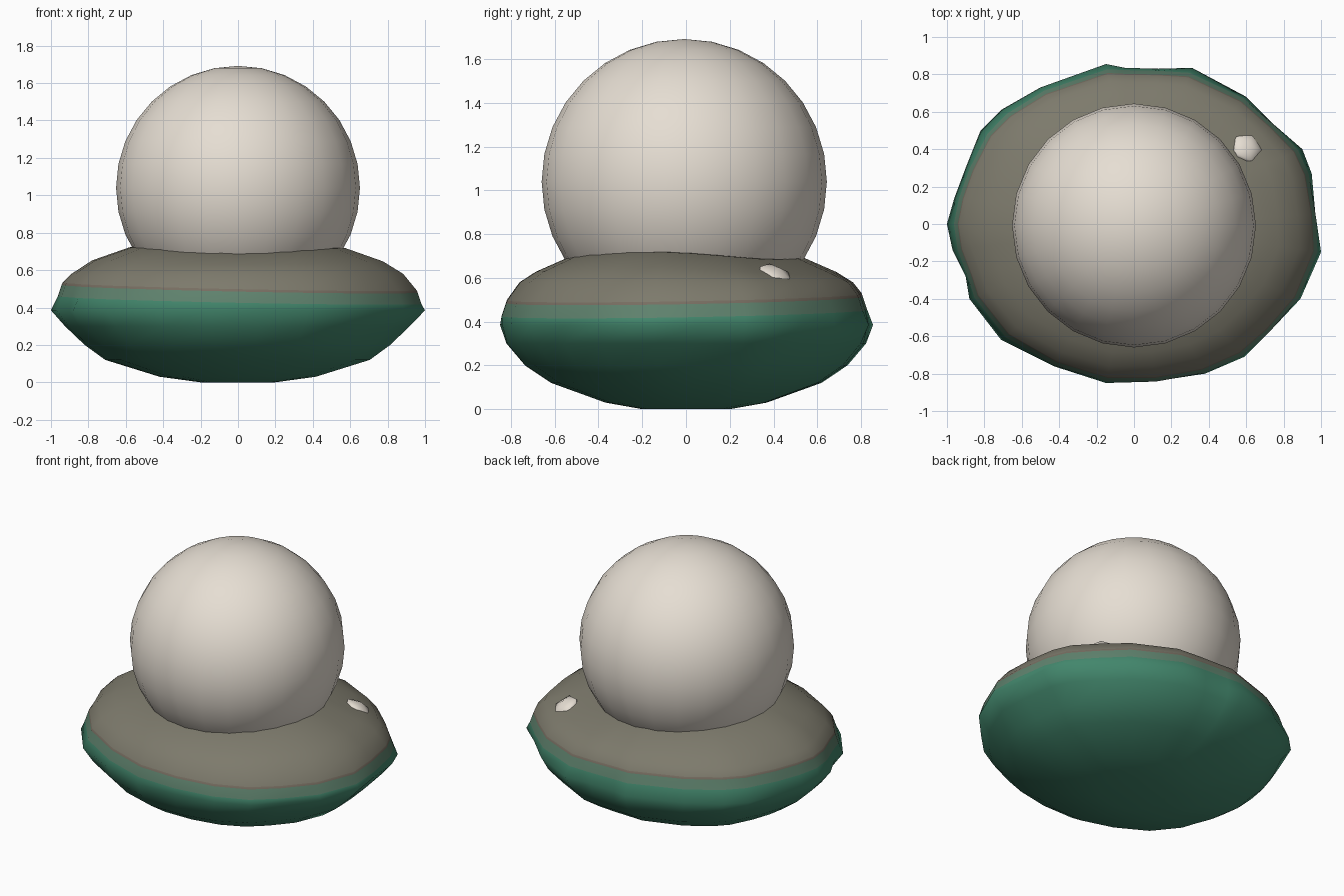
import bpy, bmesh, math
from mathutils import Vector

cube = bpy.data.objects.get("Cube")
if cube:
    bpy.data.objects.remove(cube, do_unlink=True)


def material(name, rgb):
    m = bpy.data.materials.new(name)
    m.use_nodes = True
    m.diffuse_color = (*rgb, 1)
    m.node_tree.nodes["Principled BSDF"].inputs["Base Color"].default_value = (*rgb, 1)
    return m


ivory = material("warm ivory", (0.79, 0.73, 0.65))
stone = material("stone grey", (0.205, 0.195, 0.15))
taupe = material("taupe", (0.185, 0.155, 0.12))
sage = material("sage green", (0.115, 0.225, 0.155))
green = material("deep green", (0.055, 0.24, 0.15))


def smooth(ob):
    for p in ob.data.polygons:
        p.use_smooth = True


# Uneven rim outline of the cushion, seen from above
OUTLINE = [(0.97, 0.05), (0.95, 0.27), (0.9, 0.4), (0.75, 0.53), (0.6, 0.68), (0.31, 0.835),
           (0.13, 0.83), (-0.05, 0.835), (-0.15, 0.855), (-0.5, 0.73), (-0.71, 0.61),
           (-0.82, 0.5), (-0.9, 0.3), (-0.96, 0.14), (-1, 0), (-0.97, -0.14), (-0.9, -0.28),
           (-0.88, -0.4), (-0.71, -0.62), (-0.43, -0.76), (-0.15, -0.85), (0.12, -0.84),
           (0.38, -0.8), (0.59, -0.71), (0.73, -0.57), (0.89, -0.4), (1, -0.15)]
# Side profile: half width, half depth, height
PROFILE = [(0.2, 0.2, 0), (0.42, 0.37, 0.03), (0.71, 0.62, 0.12), (0.82, 0.74, 0.2),
           (0.925, 0.825, 0.3), (1, 0.85, 0.385), (0.975, 0.84, 0.44), (0.955, 0.82, 0.5),
           (0.95, 0.815, 0.513), (0.89, 0.765, 0.58), (0.78, 0.69, 0.64),
           (0.58, 0.53, 0.71), (0.3, 0.28, 0.73)]
RIM, CREST = 5, 10
BAND_MATERIAL = {6: 1, 7: 2}   # sage strip, then a thin taupe strip

# Cushion base: the outline swept through the profile
bm = bmesh.new()
rings = []
for row, (rx, ry, z) in enumerate(PROFILE):
    ring = []
    for px, py in OUTLINE:
        u = Vector((px, py / 0.85))
        a = math.atan2(u.y, u.x)
        u = u if row == RIM else u.normalized().lerp(u, 0.5)
        dz = shrink = 0
        if RIM < row < CREST - 1:      # colour borders climb at the back right
            dz = 0.025 * math.cos(a - 2.5)
            shrink = 0.6 * dz
        elif row >= CREST:             # crest is higher at the sides, dips by the pebble
            dz = 0.012 * math.cos(2 * a) - 0.025 * max(0, math.cos(a - 0.7)) ** 4
        ring.append(bm.verts.new(((rx - shrink) * u.x, (ry - shrink) * u.y, z + dz)))
    rings.append(ring)
for row, (low, high) in enumerate(zip(rings, rings[1:])):
    for i in range(len(OUTLINE)):
        f = bm.faces.new((low[i - 1], low[i], high[i], high[i - 1]))
        f.material_index = 0 if row <= RIM else BAND_MATERIAL.get(row, 3)
bm.faces.new(list(reversed(rings[0]))).material_index = 0
bm.faces.new(rings[-1]).material_index = 3
mesh = bpy.data.meshes.new("cushion_base")
bm.to_mesh(mesh)
bm.free()
base = bpy.data.objects.new("cushion_base", mesh)
bpy.context.collection.objects.link(base)
for m in (green, sage, taupe, stone):
    mesh.materials.append(m)
smooth(base)

# Large ball resting in the base
bpy.ops.mesh.primitive_uv_sphere_add(segments=24, ring_count=16, radius=0.652,
                                     location=(0, -0.008, 1.04))
ball = bpy.context.object
ball.name = "ball"
ball.data.materials.append(ivory)
smooth(ball)

# Small faceted pebble set into the sloping top, at the back left
bpy.ops.mesh.primitive_ico_sphere_add(subdivisions=1, radius=0.09, location=(0.6, 0.405, 0.61))
pebble = bpy.context.object
pebble.name = "pebble"
pebble.scale = (1, 1, 0.5)
pebble.rotation_euler = Vector((0.4, 0.42, 1)).to_track_quat("Z", "Y").to_euler()
pebble.data.materials.append(ivory)
smooth(pebble)
